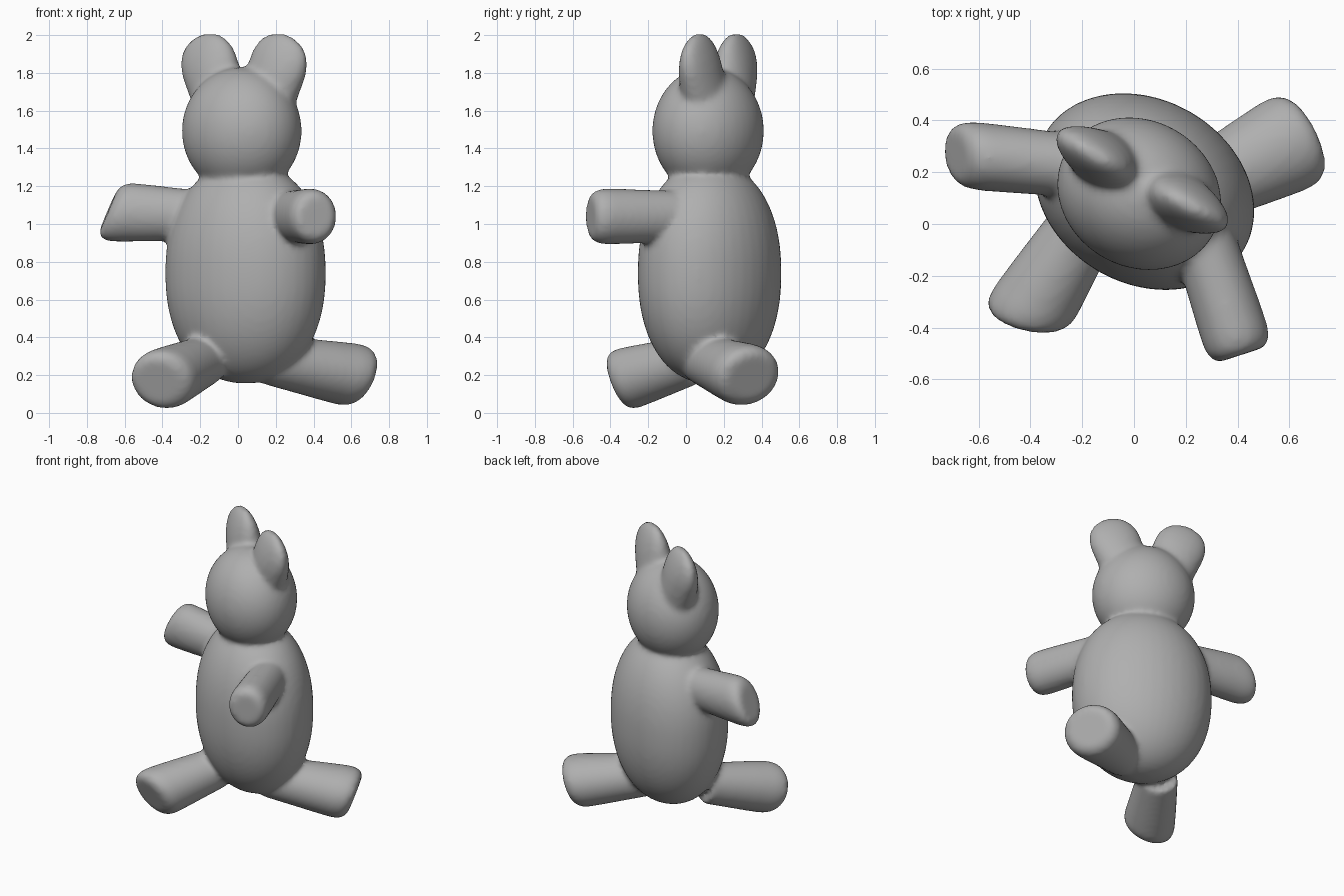
import bpy, bmesh, math
from mathutils import Vector, Matrix

if "Cube" in bpy.data.objects:
    bpy.data.objects.remove(bpy.data.objects["Cube"])

SEG = 40
bm = bmesh.new()


def loft(rings):
    """Skin a list of vertex rings and close both ends."""
    loops = [[bm.verts.new(p) for p in ring] for ring in rings]
    for a, b in zip(loops, loops[1:]):
        for i in range(SEG):
            j = (i + 1) % SEG
            bm.faces.new((a[i], a[j], b[j], b[i]))
    bm.faces.new(loops[0][::-1])
    bm.faces.new(loops[-1])


def ring(c, s, u):
    return [c + s * math.cos(k * math.tau / SEG) + u * math.sin(k * math.tau / SEG)
            for k in range(SEG)]


def limb(root, tip, r_root, r_tip, profile, slant=(0, 0)):
    """Tapered oval limb; radii and end slant are given as (sideways, upwards)."""
    root, tip = Vector(root), Vector(tip)
    d = tip - root
    n = d.normalized()
    s = n.cross(Vector((0, 0, 1))).normalized()
    u = s.cross(n)
    rings = []
    for t, f in profile:
        w = r_root[0] + (r_tip[0] - r_root[0]) * t
        h = r_root[1] + (r_tip[1] - r_root[1]) * t
        rings.append(ring(root + d * t, (s + n * slant[0] * t * t) * w * f,
                          (u + n * slant[1] * t * t) * h * f))
    loft(rings)


# torso: full egg shape, turned 30 degrees
turn = Matrix.Rotation(math.radians(-30), 3, 'Z')
sx, sy = turn @ Vector((0.446, 0, 0)), turn @ Vector((0, 0.356, 0))
rings = []
for i in range(1, 40):
    a = math.pi * i / 40 - math.pi / 2
    f = math.cos(a) ** (2 / 2.2)
    z = 0.74 + 0.584 * math.copysign(abs(math.sin(a)) ** (2 / 2.2), a)
    rings.append(ring(Vector((.04, .125, z)), sx * f, sy * f))
loft(rings)

# head: slightly flattened ball
bmesh.ops.create_uvsphere(bm, u_segments=SEG, v_segments=24, radius=1,
                          matrix=Matrix.Translation((.02, .117, 1.493))
                          @ turn.to_4x4() @ Matrix.Diagonal((.328, .284, .337, 1)))

# arms and legs: blunt ends with rounded rims
BLUNT = [(0, 1), (.3, 1), (.6, 1), (.82, .99), (.91, .95), (.97, .84), (1, .66)]
limb((-.18, .22, 1.045), (-.69, .27, 1.065), (.12, .13), (.135, .165), BLUNT, (.15, -.38))
limb((.26, -.03, 1.04), (.415, -.505, 1.04), (.12, .135), (.135, .152), BLUNT)
limb((-.17, .03, .28), (-.425, -.37, .165), (.13, .13), (.175, .175), BLUNT, (.3, .15))
limb((.16, .09, .28), (.665, .345, .19), (.13, .13), (.205, .178), BLUNT, (0, .2))

# ears: flattened paddles with round tips and thick roots
ROUND = [(0, .9), (.2, .92), (.4, .97), (.58, 1), (.72, .96), (.84, .83), (.93, .62), (1, .22)]
limb((.14, .11, 1.60), (.262, .045, 2.0), (.14, .165), (.06, .17), ROUND)
limb((-.08, .225, 1.60), (-.20, .295, 2.0), (.14, .165), (.06, .17), ROUND)

bmesh.ops.recalc_face_normals(bm, faces=bm.faces)
mesh = bpy.data.meshes.new("toy_bear")
bm.to_mesh(mesh)
bm.free()
bear = bpy.data.objects.new("toy_bear", mesh)
bpy.context.collection.objects.link(bear)

# mid-grey finish
grey = bpy.data.materials.new("mid_grey")
grey.diffuse_color = (0.43, 0.43, 0.43, 1)
grey.use_nodes = True
grey.node_tree.nodes["Principled BSDF"].inputs["Base Color"].default_value = grey.diffuse_color
mesh.materials.append(grey)

# fuse the parts into one skin and soften the joins
fuse = bear.modifiers.new("fuse", 'REMESH')
fuse.mode = 'VOXEL'
fuse.voxel_size = 0.016
fuse.use_smooth_shade = True
soft = bear.modifiers.new("soften", 'SMOOTH')
soft.factor = 0.5
soft.iterations = 10
